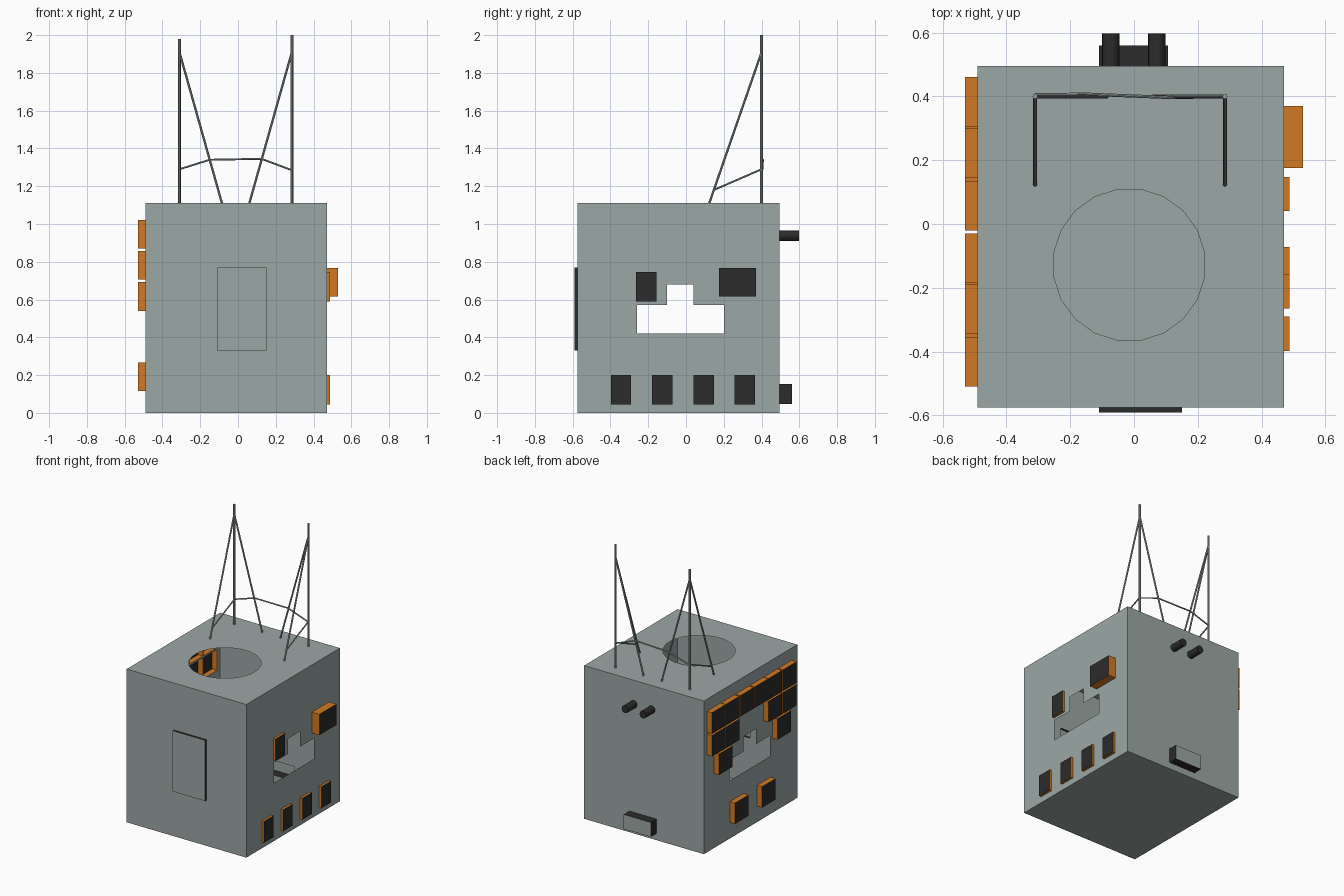
import bpy, bmesh, math
from mathutils import Vector

if "Cube" in bpy.data.objects:
    bpy.data.objects.remove(bpy.data.objects["Cube"])


def material(name, rgb):
    m = bpy.data.materials.new(name)
    m.diffuse_color = (*rgb, 1)
    m.use_nodes = True
    m.node_tree.nodes["Principled BSDF"].inputs["Base Color"].default_value = m.diffuse_color
    return m


GREY = material("concrete grey", (0.33, 0.39, 0.375))
ORANGE = material("orange frame", (0.65, 0.19, 0.016))
DARK = material("dark glass", (0.025, 0.025, 0.025))

X0, X1, Y0, Y1, H = -0.49, 0.47, -0.575, 0.495, 1.11


def finish(name, bm, mats):
    me = bpy.data.meshes.new(name)
    bm.to_mesh(me)
    bm.free()
    for m in mats:
        me.materials.append(m)
    ob = bpy.data.objects.new(name, me)
    bpy.context.collection.objects.link(ob)
    return ob


def face(bm, pts, out, mat=0):
    """Add a face whose normal points along out."""
    f = bm.faces.new([bm.verts.new(p) for p in pts])
    f.normal_update()
    if f.normal.dot(Vector(out)) < 0:
        f.normal_flip()
    f.material_index = mat


def rect(u0, u1, v0, v1):
    return [(u0, v0), (u1, v0), (u1, v1), (u0, v1)]


def place(side, u, v, d=0.0):
    """Point on a wall: u along it, v up, d outward."""
    return {"left": (X0 - d, u, v), "right": (X1 + d, u, v),
            "front": (u, Y0 - d, v), "back": (u, Y1 + d, v)}[side]


OUT = {"left": (-1, 0, 0), "right": (1, 0, 0), "front": (0, -1, 0), "back": (0, 1, 0)}


def wall(side, holes):
    """Thin wall as a grid of panels, leaving the holes open."""
    lo, hi = (Y0, Y1) if side in ("left", "right") else (X0, X1)
    us = sorted({lo, hi, *[c for h in holes for c in h[:2]]})
    vs = sorted({0, H, *[c for h in holes for c in h[2:4]]})
    bm = bmesh.new()
    for a, b in zip(us, us[1:]):
        for c, d in zip(vs, vs[1:]):
            u, v = (a + b) / 2, (c + d) / 2
            if not any(h[0] < u < h[1] and h[2] < v < h[3] for h in holes):
                face(bm, [place(side, *p) for p in rect(a, b, c, d)], OUT[side])
    bmesh.ops.remove_doubles(bm, verts=bm.verts, dist=1e-5)
    finish(side + "_wall", bm, [GREY])


def bay(name, side, u0, u1, v0, v1, depth, frame, cap):
    """Projecting box, open to the inside: four sides and an outer pane."""
    bm = bmesh.new()
    r = rect(u0, u1, v0, v1)
    mid = Vector(place(side, (u0 + u1) / 2, (v0 + v1) / 2, depth / 2))
    for p, q in zip(r, r[1:] + r[:1]):
        pts = [place(side, *p), place(side, *q), place(side, *q, depth), place(side, *p, depth)]
        face(bm, pts, sum((Vector(k) for k in pts), Vector()) / 4 - mid)
    face(bm, [place(side, *p, depth) for p in r], OUT[side], 1)
    bmesh.ops.remove_doubles(bm, verts=bm.verts, dist=1e-5)
    finish(name, bm, [frame, cap])


# Openings that pass through both side walls
slot = [(-0.26, 0.20, 0.42, 0.57), (-0.10, 0.04, 0.57, 0.68)]

# Left windows: start y per row, by row base height
cols = [0.305, 0.145, -0.02, -0.185, -0.345, -0.51]
rows = {0.87: cols, 0.705: [cols[0], cols[1], cols[4], cols[5]],
        0.54: [0.225, -0.445], 0.115: [0.04, -0.27]}
left = [(y, y + 0.155, z, z + 0.152, 0.04) for z, ys in rows.items() for y in ys]

# Right windows: bottom row, small upper, deep upper
right = [(y, y + 0.108, 0.045, 0.20, 0.018) for y in (-0.398, -0.18, 0.04, 0.257)]
right += [(-0.265, -0.157, 0.59, 0.747, 0.018), (0.175, 0.37, 0.617, 0.768, 0.06)]

door = (-0.11, 0.15, 0.33, 0.77, 0.015)
hatch = (-0.11, 0.107, 0.048, 0.153, 0.065)

wall("left", left + slot)
wall("right", right + slot)
wall("front", [door])
wall("back", [hatch])
for side, windows in (("left", left), ("right", right)):
    for i, w in enumerate(windows):
        bay(f"{side}_window_{i + 1}", side, *w, ORANGE, DARK)
bay("front_door", "front", *door, DARK, GREY)
bay("back_hatch", "back", *hatch, DARK, GREY)

# Floor
bm = bmesh.new()
face(bm, [(x, y, 0) for x, y in rect(X0, X1, Y0, Y1)], (0, 0, -1))
finish("floor", bm, [GREY])

# Roof with round opening
bm = bmesh.new()
ring = [(-0.015 + 0.239 * math.cos(a), -0.128 + 0.239 * math.sin(a))
        for a in (math.tau * (i + 0.5) / 20 for i in range(20))]
for loop in (rect(X0, X1, Y0, Y1), ring):
    vs = [bm.verts.new((x, y, H)) for x, y in loop]
    for a, b in zip(vs, vs[1:] + vs[:1]):
        bm.edges.new((a, b))
bmesh.ops.triangle_fill(bm, edges=bm.edges[:], use_beauty=True, normal=(0, 0, 1))
for f in bm.faces:
    f.normal_update()
    if f.normal.z < 0:
        f.normal_flip()
finish("roof", bm, [GREY])


def rod(name, a, b, r, mat, sides=8):
    a, b = Vector(a), Vector(b)
    bm = bmesh.new()
    bmesh.ops.create_cone(bm, cap_ends=True, segments=sides, radius1=r, radius2=r,
                          depth=(b - a).length)
    ob = finish(name, bm, [mat])
    ob.location = (a + b) / 2
    ob.rotation_mode = "QUATERNION"
    ob.rotation_quaternion = (b - a).to_track_quat("Z", "Y")


# Back pipes
for n, x in (("a", -0.073), ("b", 0.071)):
    rod("back_pipe_" + n, (x, Y1 - 0.005, 0.938), (x, 0.597, 0.938), 0.027, DARK, 16)

# Roof masts with side brace, forward brace and strut
for n, x, foot, top in (("left", -0.31, -0.085, 1.98), ("right", 0.285, 0.06, 2.0)):
    rod(n + "_mast", (x, 0.4, H), (x, 0.4, top), 0.008, GREY)
    rod(n + "_side_brace", (x, 0.4, 1.91), (foot, 0.4, H), 0.006, GREY)
    rod(n + "_front_brace", (x, 0.4, 1.91), (x, 0.123, H), 0.006, GREY)
    rod(n + "_strut", (x, 0.4, 1.29), (x, 0.147, 1.18), 0.005, GREY)

# Crossbar linking the masts through the side braces
bar = [(-0.31, 0.405, 1.29), (-0.15, 0.407, 1.34), (0.125, 0.396, 1.345), (0.285, 0.4, 1.285)]
for i in range(3):
    rod(f"crossbar_{i + 1}", bar[i], bar[i + 1], 0.005, GREY)
